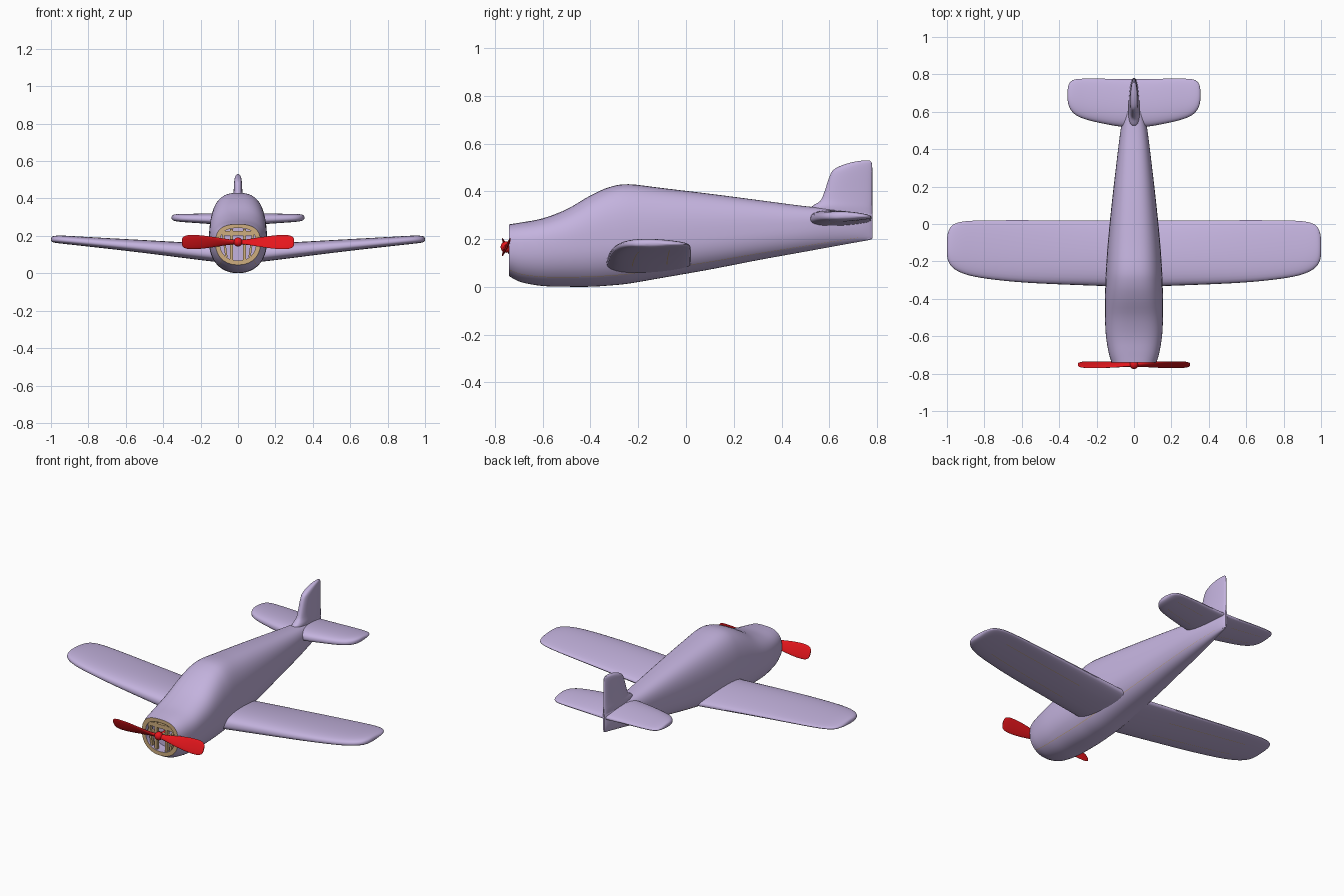
import bpy, bmesh, math
from mathutils import Vector, Matrix

if "Cube" in bpy.data.objects:
    bpy.data.objects.remove(bpy.data.objects["Cube"])


def material(name, rgb):
    m = bpy.data.materials.new(name)
    m.diffuse_color = (*rgb, 1)
    m.use_nodes = True
    m.node_tree.nodes["Principled BSDF"].inputs["Base Color"].default_value = m.diffuse_color
    return m


LILAC = material("lilac", (0.55, 0.45, 0.73))
TAN = material("tan", (0.62, 0.42, 0.21))
RED = material("red", (0.80, 0.008, 0.012))


def smooth_rows(rows, n=4):
    """Catmull-Rom interpolation through rows of station values."""
    out = []
    for i in range(len(rows) - 1):
        p = [rows[max(0, min(len(rows) - 1, i + k))] for k in (-1, 0, 1, 2)]
        for s in range(n):
            t = s / n
            out.append([0.5 * (2 * b + (c - a) * t + (2 * a - 5 * b + 4 * c - d) * t * t
                               + (3 * b - a - 3 * c + d) * t ** 3) for a, b, c, d in zip(*p)])
    return out + [list(rows[-1])]


def finish(ob, angle=40):
    bpy.ops.object.select_all(action='DESELECT')
    ob.select_set(True)
    bpy.context.view_layer.objects.active = ob
    bpy.ops.object.shade_smooth_by_angle(angle=math.radians(angle))


def loft(name, rings, mats, rule=None, cap_start=True, mirror=False):
    bm = bmesh.new()
    vs = [[bm.verts.new(p) for p in r] for r in rings]
    n = len(vs[0])
    for i in range(len(vs) - 1):
        for j in range(n):
            k = (j + 1) % n
            f = bm.faces.new((vs[i][j], vs[i][k], vs[i + 1][k], vs[i + 1][j]))
            f.material_index = rule(i, j, f.calc_center_median()) if rule else 0
    if cap_start:
        bm.faces.new(vs[0])
    bm.faces.new(vs[-1])
    bmesh.ops.recalc_face_normals(bm, faces=bm.faces)
    me = bpy.data.meshes.new(name)
    bm.to_mesh(me)
    bm.free()
    for m in mats:
        me.materials.append(m)
    ob = bpy.data.objects.new(name, me)
    bpy.context.collection.objects.link(ob)
    finish(ob)
    if mirror:
        ob.modifiers.new("mirror", 'MIRROR')
    return ob


def angles(n, seams, w):
    """Even angles plus a narrow pair for each seam; also returns seam indices."""
    base = [2 * math.pi * k / n for k in range(n)]
    base = [a for a in base if all(abs(a - s) > 0.04 for s in seams)]
    ang = sorted(base + [s + d for s in seams for d in (-w, w)])
    return ang, {ang.index(s - w) for s in seams}


def spow(v, e):
    return math.copysign(abs(v) ** e, v)


# Fuselage: y, half width, top, bottom, height of widest point
stations = [(-.74, .12, .262, .045, .16), (-.69, .135, .27, .02, .163), (-.60, .15, .287, .004, .167),
            (-.50, .155, .325, .001, .172), (-.40, .155, .383, .001, .178), (-.32, .153, .418, .006, .182),
            (-.24, .15, .43, .014, .187), (-.1, .14, .414, .038, .195), (.1, .12, .39, .073, .21),
            (.3, .097, .364, .112, .23), (.5, .072, .338, .148, .25), (.62, .05, .328, .170, .26),
            (.72, .028, .322, .188, .265), (.765, .014, .32, .196, .266), (.78, .006, .31, .202, .266)]
body_ang, body_seam = angles(48, [math.pi + 0.84, 2 * math.pi - 0.84], 0.009)


def body_ring(row, scale=1.0, y=None):
    yy, w, top, bot, mid = row
    ring = []
    for a in body_ang:
        e = 2 / 2.7 if a <= math.pi else 2 / 2.2
        h = (top - mid) if a <= math.pi else (mid - bot)
        ring.append((scale * w * spow(math.cos(a), e), yy if y is None else y,
                     mid + scale * h * spow(math.sin(a), e)))
    return ring


rows = smooth_rows(stations, 4)
rings = [body_ring(rows[0], .80, -.67), body_ring(rows[0], .80)] + [body_ring(r) for r in rows]
loft("fuselage", rings, [LILAC, TAN],
     lambda i, j, c: 1 if i == 1 or (i > 1 and j in body_seam and c.y < .72) else 0)

# Rounded aerofoil, shared by wing, tailplane and fin
foil_ang, foil_seam = angles(36, [2 * math.pi - 1.137, math.pi + 1.137], 0.011)


def foil(le, te, up, low):
    pts = []
    for a in foil_ang:
        u = (1 - math.cos(a)) / 2
        s = spow(math.sin(a), .75) * (1.12 - .55 * u)
        pts.append((le + (te - le) * u, s * (up if s > 0 else low)))
    return pts


def flat_surface(name, stations, seam_range):
    rings = []
    for x, le, te, top, bot in smooth_rows(stations, 4):
        th = top - bot
        base = bot + .42 * th
        rings.append([(x, y, base + z) for y, z in foil(le, te, th * .58, th * .42)])
    loft(name, rings, [LILAC, TAN],
         lambda i, j, c: int(j in foil_seam and seam_range[0] < c.x < seam_range[1]),
         cap_start=False, mirror=True)


# Wings: x, leading edge, trailing edge, top, bottom
flat_surface("wings", [(.05, -.335, .02, .158, .05), (.15, -.332, .02, .164, .06), (.5, -.318, .02, .182, .105),
                       (.7, -.303, .02, .192, .129), (.85, -.282, .018, .200, .146),
                       (.93, -.258, .010, .204, .155), (.975, -.228, -.010, .203, .161),
                       (.994, -.195, -.045, .197, .167), (1.0, -.165, -.08, .187, .176)], (.28, .86))

# Tailplane
flat_surface("tailplane", [(.0, .52, .775, .326, .25), (.08, .522, .775, .325, .255), (.18, .54, .777, .323, .263),
                           (.26, .56, .777, .321, .269), (.31, .582, .774, .32, .273),
                           (.338, .61, .762, .317, .278), (.351, .64, .74, .311, .285),
                           (.355, .665, .715, .302, .293)], (.1, .29))

# Fin: z, leading edge, trailing edge, half thickness
fin_rows = [(.20, .70, .778, .012), (.26, .62, .78, .024), (.31, .54, .78, .032), (.335, .525, .78, .034),
            (.36, .562, .78, .030), (.40, .58, .78, .027), (.46, .6, .78, .025), (.49, .617, .78, .023),
            (.51, .655, .779, .019), (.523, .70, .776, .013), (.53, .745, .768, .004)]
loft("fin", [[(x, y, z) for y, x in foil(le, te, h, h)] for z, le, te, h in smooth_rows(fin_rows, 3)], [LILAC])


def box(name, center, size, tilt=0, mat=TAN):
    bpy.ops.mesh.primitive_cube_add(size=1, location=center, rotation=(0, tilt, 0))
    ob = bpy.context.object
    ob.name = name
    ob.scale = size
    ob.data.materials.append(mat)


# Nose grille bars inside the open cowl
for s in (-1, 1):
    box("grille_post", (s * .034, -.722, .153), (.016, .02, .165))
    box("grille_side_bar", (s * .072, -.722, .155), (.012, .02, .14), tilt=s * .15)
box("grille_top_bar", (0, -.722, .215), (.17, .02, .024))
box("grille_cross_bar", (0, -.722, .165), (.18, .02, .02))

# Propeller: hub, shaft and two twisted blades
HUB = Vector((0, -.752, .167))
bpy.ops.mesh.primitive_uv_sphere_add(segments=24, ring_count=12, radius=.024, location=HUB)
hub = bpy.context.object
hub.name = "propeller_hub"
hub.data.materials.append(RED)
finish(hub)
bpy.ops.mesh.primitive_cylinder_add(vertices=20, radius=.01, depth=.08, location=(0, -.712, .167),
                                    rotation=(math.pi / 2, 0, 0))
shaft = bpy.context.object
shaft.name = "propeller_shaft"
shaft.data.materials.append(RED)
finish(shaft)

# x, half chord, half thickness, pitch in degrees
blade_rows = [(.0, .012, .010, 40), (.05, .018, .008, 36), (.12, .030, .006, 31), (.2, .040, .005, 26),
              (.26, .041, .005, 24), (.288, .033, .004, 23), (.298, .02, .003, 23), (.3, .008, .002, 23)]
for name, turn in (("right_blade", 0), ("left_blade", math.pi)):
    spin = Matrix.Rotation(turn, 3, 'Y')
    rings = []
    for x, c, th, deg in smooth_rows(blade_rows, 4):
        p = math.radians(deg)
        chord, normal = Vector((0, math.sin(p), math.cos(p))), Vector((0, -math.cos(p), math.sin(p)))
        rings.append([HUB + spin @ (Vector((x, 0, 0)) + chord * c * math.cos(a) + normal * th * math.sin(a))
                      for a in (2 * math.pi * k / 20 for k in range(20))])
    loft("propeller_" + name, rings, [RED])
